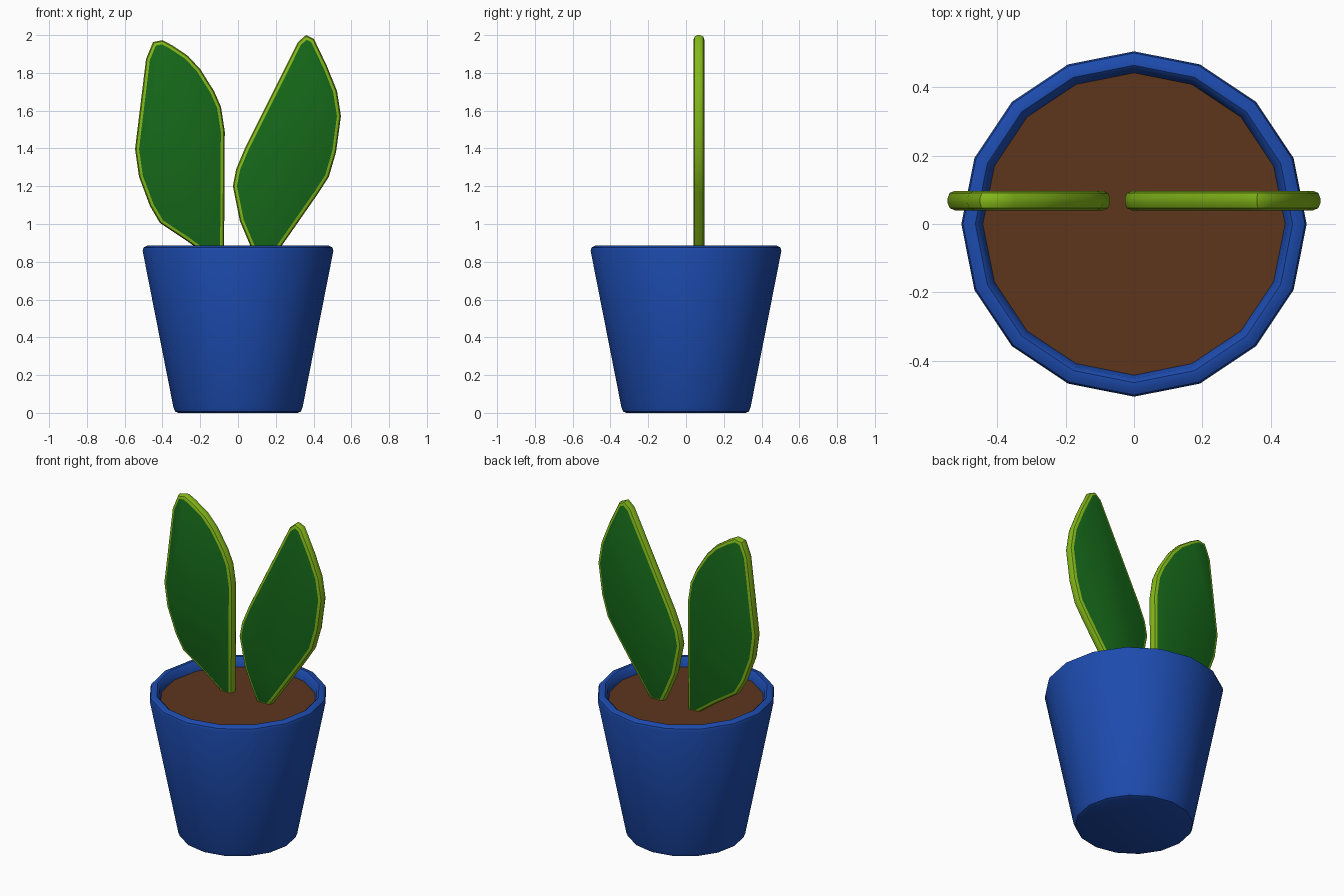
import bpy, bmesh, math

if "Cube" in bpy.data.objects:
    bpy.data.objects.remove(bpy.data.objects["Cube"])

SIDES = 16
SOIL_Z = 0.83


def material(name, color):
    m = bpy.data.materials.new(name)
    m.diffuse_color = (*color, 1)
    m.use_nodes = True
    m.node_tree.nodes["Principled BSDF"].inputs["Base Color"].default_value = m.diffuse_color
    return m


def finish(name, bm, mats, angle):
    bmesh.ops.recalc_face_normals(bm, faces=bm.faces)
    me = bpy.data.meshes.new(name)
    bm.to_mesh(me)
    bm.free()
    for m in mats:
        me.materials.append(m)
    ob = bpy.data.objects.new(name, me)
    bpy.context.collection.objects.link(ob)
    bpy.ops.object.select_all(action='DESELECT')
    ob.select_set(True)
    bpy.context.view_layer.objects.active = ob
    bpy.ops.object.shade_smooth_by_angle(angle=math.radians(angle))
    return ob


def ring(bm, r, z):
    return [bm.verts.new((r * math.cos(math.tau * i / SIDES),
                          r * math.sin(math.tau * i / SIDES), z)) for i in range(SIDES)]


def leaf(name, outline, mats):
    # extruded outline with a rounded, lighter border
    bm = bmesh.new()
    front = [bm.verts.new((x, 0.04, z)) for x, z in outline]
    back = [bm.verts.new((x, 0.097, z)) for x, z in outline]
    caps = [bm.faces.new(front), bm.faces.new(back[::-1])]
    for f in caps:
        f.material_index = 1
    n = len(outline)
    for i in range(n):
        j = (i + 1) % n
        bm.faces.new((front[i], front[j], back[j], back[i]))
    bmesh.ops.recalc_face_normals(bm, faces=bm.faces)
    edges = list({e for f in caps for e in f.edges})
    bmesh.ops.bevel(bm, geom=edges, offset=0.021, offset_type='OFFSET', segments=2,
                    profile=0.5, affect='EDGES', material=0, clamp_overlap=True)
    return finish(name, bm, mats, 40)


blue = material("pot_blue", (0.012, 0.07, 0.42))
brown = material("soil_brown", (0.11, 0.035, 0.012))
lime = material("leaf_edge_lime", (0.23, 0.48, 0.01))
green = material("leaf_green", (0.008, 0.14, 0.01))

# Pot: tapered wall, bevelled foot and lip, inner wall down to the soil
bm = bmesh.new()
profile = [(0.315, 0), (0.333, 0.007), (0.342, 0.03), (0.505, 0.858), (0.50, 0.875),
           (0.482, 0.885), (0.464, 0.885), (0.452, 0.875), (0.442, SOIL_Z)]
rings = [ring(bm, r, z) for r, z in profile]
for a, b in zip(rings, rings[1:]):
    for i in range(SIDES):
        j = (i + 1) % SIDES
        bm.faces.new((a[i], a[j], b[j], b[i]))
bm.faces.new(rings[0][::-1])
finish("pot", bm, [blue], 40)

# Soil
bm = bmesh.new()
f = bm.faces.new(ring(bm, 0.442, SOIL_Z))
soil = finish("soil", bm, [brown], 30)
if soil.data.polygons[0].normal.z < 0:
    soil.data.flip_normals()

# Leaves, rooted in the soil
leaf("left_leaf", [
    (-.45, 1.963), (-.40, 1.973), (-.35, 1.947), (-.265, 1.89), (-.20, 1.82),
    (-.127, 1.704), (-.09, 1.62), (-.07, 1.49), (-.074, .81), (-.14, .815),
    (-.27, .91), (-.413, 1.005), (-.466, 1.095), (-.524, 1.25), (-.545, 1.397),
    (-.487, 1.873)], [lime, green])
leaf("right_leaf", [
    (.36, 2.0), (.402, 1.98), (.471, 1.836), (.524, 1.704), (.545, 1.571),
    (.519, 1.38), (.481, 1.25), (.423, 1.16), (.238, .894), (.18, .815),
    (.10, .815), (.063, .89), (.01, 1.016), (-.027, 1.2), (-.01, 1.29),
    (.037, 1.402), (.317, 1.963)], [lime, green])
